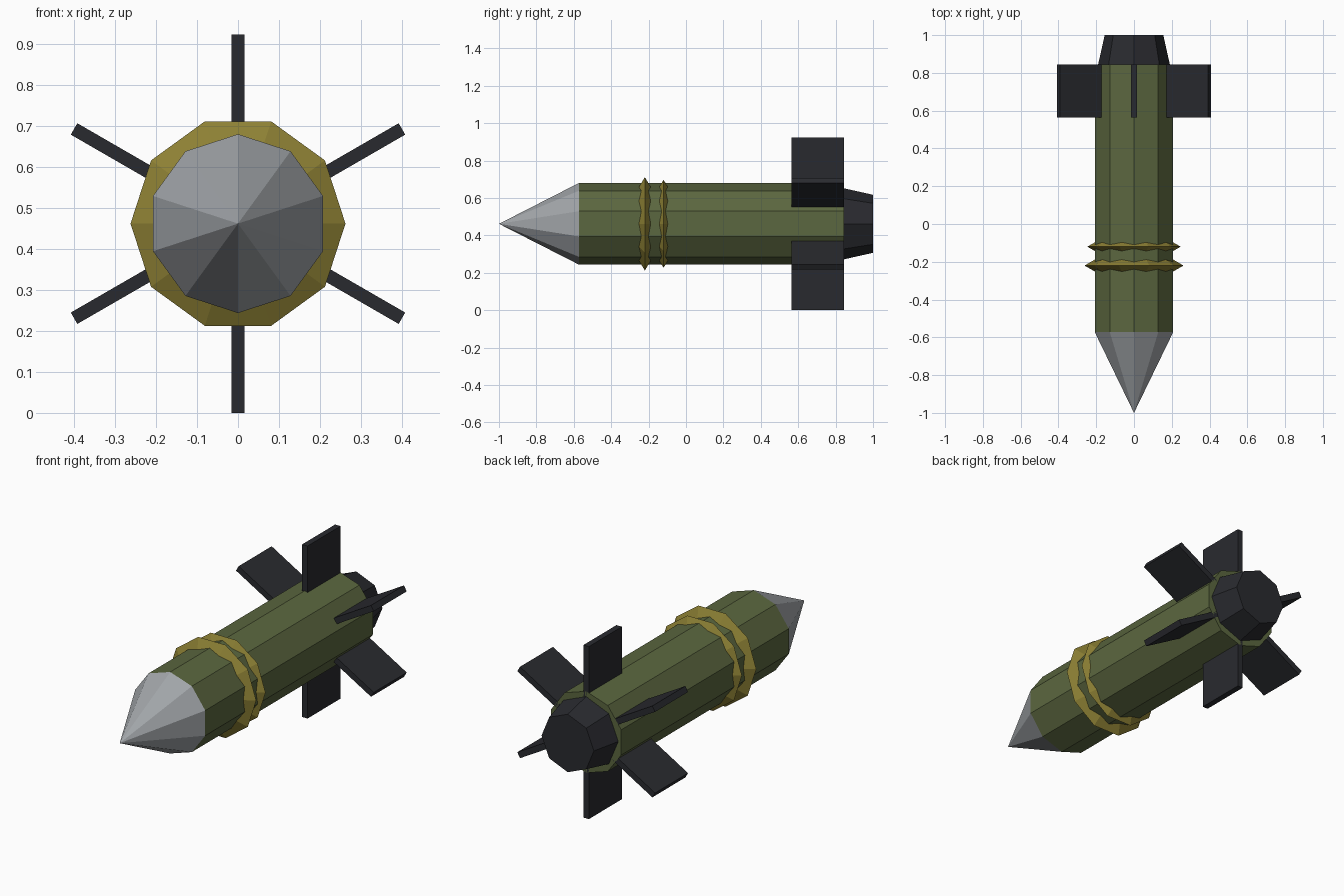
import bpy
from math import pi, sin, cos

if "Cube" in bpy.data.objects:
    bpy.data.objects.remove(bpy.data.objects["Cube"])

CZ = 0.4615  # height of the long axis


def paint(ob, name, mat):
    ob.name = name
    ob.data.materials.append(mat)
    return ob


def material(name, rgb):
    m = bpy.data.materials.new(name)
    m.diffuse_color = (*rgb, 1)
    m.use_nodes = True
    m.node_tree.nodes["Principled BSDF"].inputs["Base Color"].default_value = m.diffuse_color
    return m


olive = material("olive", (0.105, 0.135, 0.05))
brass = material("brass", (0.27, 0.22, 0.035))
steel = material("steel", (0.36, 0.38, 0.40))
dark = material("dark", (0.022, 0.023, 0.028))


def frustum(name, sides, y0, y1, r0, r1, mat):
    bpy.ops.mesh.primitive_cone_add(
        vertices=sides, radius1=r0, radius2=r1, depth=y1 - y0,
        location=(0, (y0 + y1) / 2, CZ), rotation=(-pi / 2, 0, 0))
    return paint(bpy.context.object, name, mat)


# Nose, body and tail along the y axis
frustum("nose_cone", 10, -1.0, -0.573, 0, 0.218, steel)
frustum("body", 10, -0.573, 0.844, 0.218, 0.218, olive)
frustum("tail_cone", 8, 0.844, 1.0, 0.19, 0.155, dark)

# Two raised bands with a triangular section
for name, y, minor in (("front_band", -0.22, 0.044), ("rear_band", -0.12, 0.029)):
    bpy.ops.mesh.primitive_torus_add(
        major_segments=10, minor_segments=3, major_radius=0.218,
        minor_radius=minor, location=(0, y, CZ), rotation=(pi / 2, 0, 0))
    paint(bpy.context.object, name, brass)

# Six radial fins
R_IN, R_OUT, Y0, Y1 = 0.17, CZ, 0.565, 0.844
for i in range(6):
    a = pi / 2 + i * pi / 3
    r = (R_IN + R_OUT) / 2
    bpy.ops.mesh.primitive_cube_add(
        size=1, location=(r * cos(a), (Y0 + Y1) / 2, CZ + r * sin(a)),
        rotation=(0, -a, 0))
    fin = paint(bpy.context.object, f"fin_{i + 1}", dark)
    fin.scale = (R_OUT - R_IN, Y1 - Y0, 0.032)
